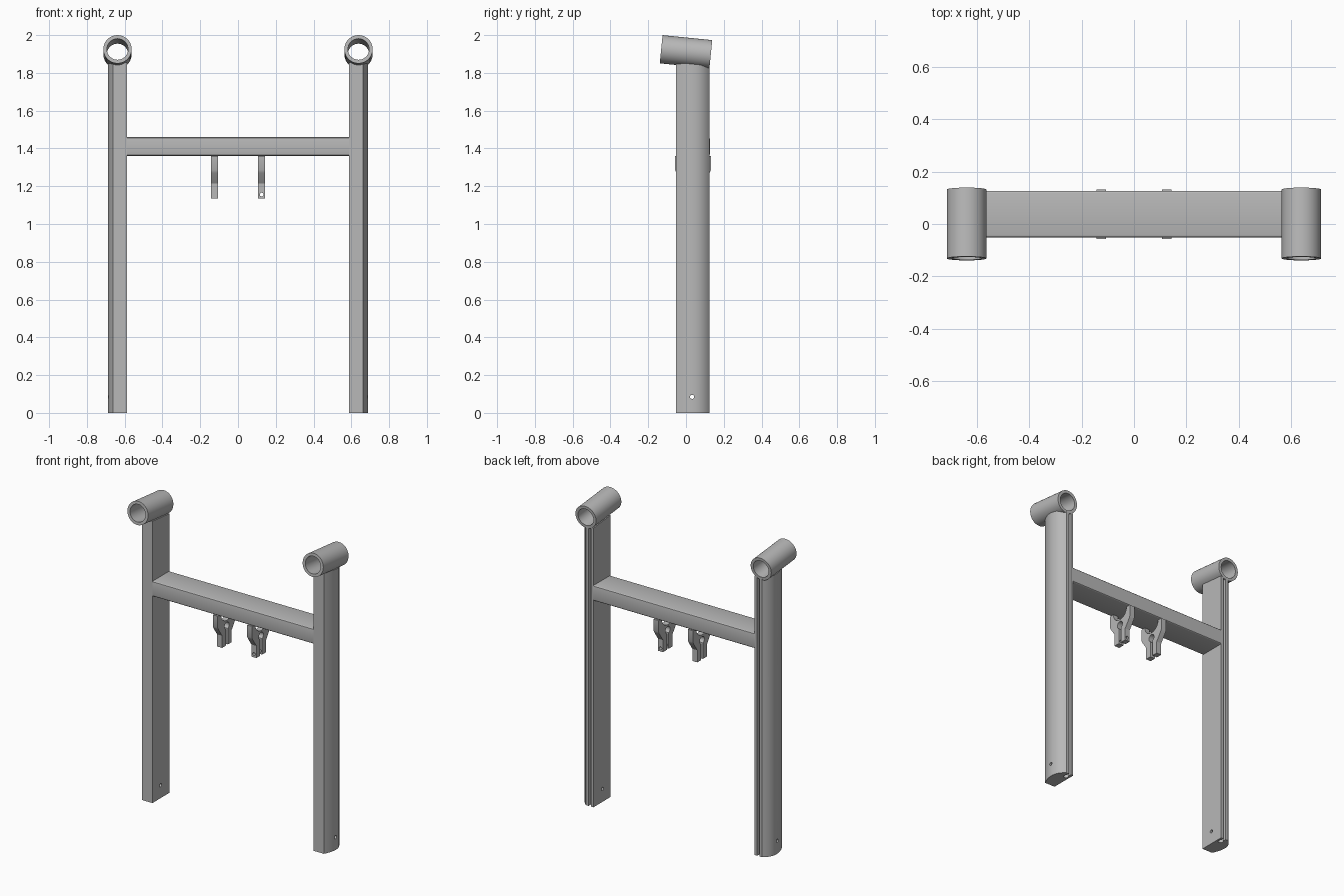
import bpy, bmesh, math
from mathutils import Matrix, Vector

cube = bpy.data.objects.get("Cube")
if cube:
    bpy.data.objects.remove(cube)

grey = bpy.data.materials.new("plain grey")
grey.use_nodes = True
grey.diffuse_color = (0.48, 0.48, 0.48, 1)
grey.node_tree.nodes["Principled BSDF"].inputs["Base Color"].default_value = (0.48, 0.48, 0.48, 1)


def finish(name, bm):
    bmesh.ops.recalc_face_normals(bm, faces=bm.faces)
    mesh = bpy.data.meshes.new(name)
    bm.to_mesh(mesh)
    bm.free()
    obj = bpy.data.objects.new(name, mesh)
    bpy.context.collection.objects.link(obj)
    mesh.materials.append(grey)
    return obj


def smooth(obj):
    bpy.ops.object.select_all(action="DESELECT")
    obj.select_set(True)
    bpy.context.view_layer.objects.active = obj
    bpy.ops.object.shade_smooth_by_angle(angle=math.radians(30))


def prism(points, offset):
    """Extrude a closed outline of 3D points along offset."""
    bm = bmesh.new()
    face = bm.faces.new([bm.verts.new(p) for p in points])
    grown = bmesh.ops.extrude_face_region(bm, geom=[face], use_keep_orig=True)
    bmesh.ops.translate(bm, vec=offset, verts=[g for g in grown["geom"] if isinstance(g, bmesh.types.BMVert)])
    return bm


def drill(obj, centre, axis, radius, depth):
    """Cut a round hole, then discard the cutter."""
    bm = bmesh.new()
    turn = Vector((0, 0, 1)).rotation_difference(Vector(axis)).to_matrix().to_4x4()
    bmesh.ops.create_cone(bm, cap_ends=True, segments=20, radius1=radius, radius2=radius,
                          depth=depth, matrix=Matrix.Translation(centre) @ turn)
    cutter = finish("hole_cutter", bm)
    cutter.hide_render = True
    mod = obj.modifiers.new("hole", "BOOLEAN")
    mod.operation, mod.solver, mod.object = "DIFFERENCE", "EXACT", cutter
    bpy.context.view_layer.update()
    cut = bpy.data.meshes.new_from_object(obj.evaluated_get(bpy.context.evaluated_depsgraph_get()))
    obj.modifiers.clear()
    obj.data = cut
    bpy.data.objects.remove(cutter)


def arc(cx, cy, r, start, end, n):
    """Points on an arc, angles in degrees."""
    angles = [math.radians(start + (end - start) * i / n) for i in range(n + 1)]
    return [(cx + r * math.cos(a), cy + r * math.sin(a)) for a in angles]


FRONT, BACK, MID = -0.052, 0.125, 0.037
TILT = math.radians(5.7)

# Upright section: flat front and inner face, bulging outer face, keyhole track in the back
outer = []
for i in range(19):
    t = i / 18
    p = Vector((0.662, FRONT)) * (1 - t) ** 2 + Vector((0.722, 0.065)) * 2 * t * (1 - t) + Vector((0.642, BACK)) * t * t
    outer.append(tuple(p))
track_x, track_y = 0.614, 0.088
section = [(0.587, FRONT)] + outer + [(track_x + 0.008, BACK)]
section += arc(track_x, track_y, 0.016, 60, -240, 16)
section += [(track_x - 0.008, BACK), (0.587, BACK)]

for side, label in ((1, "left"), (-1, "right")):
    # Upright, with its top sloping along the tilted tube
    bm = prism([(side * x, y, 0) for x, y in section], (0, 0, 1.85))
    for v in bm.verts:
        if v.co.z > 1:
            v.co.z -= math.tan(TILT) * v.co.y
    leg = finish(label + "_upright", bm)
    drill(leg, (side * 0.64, 0.032, 0.085), (1, 0, 0), 0.011, 0.3)
    smooth(leg)

    # Hollow tube on top of the upright
    bm = bmesh.new()
    half = 0.132
    ring = [bm.verts.new(p) for p in ((0.075, -half, 0), (0.075, half, 0), (0.056, half, 0), (0.056, -half, 0))]
    edges = [bm.edges.new((ring[i], ring[(i + 1) % 4])) for i in range(4)]
    bmesh.ops.spin(bm, geom=ring + edges, cent=(0, 0, 0), axis=(0, 1, 0), angle=math.tau, steps=48)
    bmesh.ops.remove_doubles(bm, verts=bm.verts, dist=0.0005)
    bm.transform(Matrix.Translation((side * 0.638, 0, 1.912)) @ Matrix.Rotation(-TILT, 4, "X"))
    smooth(finish(label + "_top_tube", bm))

    # Clip under the crossbar: two arms, a curved mouth, an eye and a slotted tail
    right_edge = [(0.095, 1.36), (0.095, 1.285), (0.088, 1.27), (0.05, 1.215), (0.05, 1.135)]
    mouth = arc(0, 1.36, 0.062, 180, 360, 16)
    slot = [(-0.01, 1.135)] + arc(0, 1.262, 0.024, 245, -65, 20) + [(0.01, 1.135)]
    outline = mouth + right_edge + slot[::-1] + [(-y, z) for y, z in right_edge[::-1]]
    bm = prism([(side * 0.125 - 0.018, MID + y, z) for y, z in outline], (0.036, 0, 0))
    clip = finish(label + "_clip", bm)
    # The right clip is drilled through its front prong only
    depth = 0.3 if side > 0 else 0.1
    drill(clip, (side * 0.125, MID - 0.15 + depth / 2, 1.156), (0, 1, 0), 0.01, depth)
    smooth(clip)

# Crossbar with softened long edges
bm = bmesh.new()
bmesh.ops.create_cube(bm, size=1)
bm.transform(Matrix.Translation((0, 0.0375, 1.41)) @ Matrix.Diagonal((1.18, 0.177, 0.1, 1)))
long_edges = [e for e in bm.edges if abs(e.verts[0].co.x - e.verts[1].co.x) > 0.5]
bmesh.ops.bevel(bm, geom=long_edges, offset=0.008, segments=3, profile=0.5, affect="EDGES")
smooth(finish("crossbar", bm))
